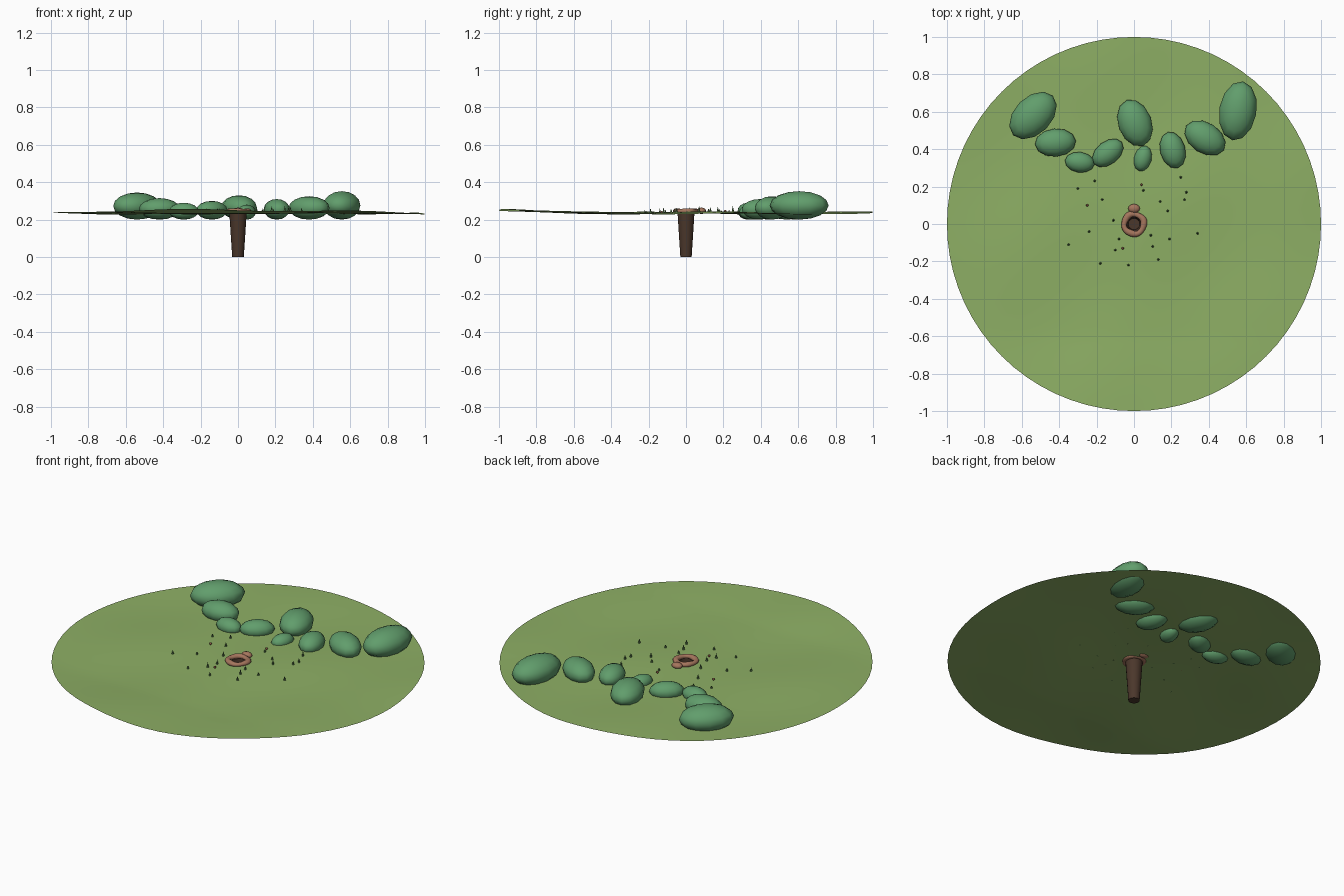
import bpy, bmesh, math
from math import sin, cos, pi, radians
from mathutils import Matrix, Vector

if "Cube" in bpy.data.objects:
    bpy.data.objects.remove(bpy.data.objects["Cube"])


def material(name, colour):
    mat = bpy.data.materials.new(name)
    mat.use_nodes = True
    mat.diffuse_color = (*colour, 1)
    mat.node_tree.nodes["Principled BSDF"].inputs["Base Color"].default_value = (*colour, 1)
    return mat


grass = material("grass green", (.27, .43, .13))
leaf = material("bush green", (.12, .34, .15))
blade = material("dark blade green", (.08, .17, .06))
clay = material("clay brown", (.38, .18, .11))
earth = material("dark earth", (.07, .038, .024))
pebble = material("pebble red", (.28, .10, .06))


def finish(name, bm, mat, smooth=True):
    mesh = bpy.data.meshes.new(name)
    bm.to_mesh(mesh)
    bm.free()
    mesh.materials.append(mat)
    for face in mesh.polygons:
        face.use_smooth = smooth
    obj = bpy.data.objects.new(name, mesh)
    bpy.context.collection.objects.link(obj)
    return obj


def add_rings(bm, rings, count, flip=False):
    """Bridge circular loops; each ring is a function from angle to a point."""
    loops = [[bm.verts.new(ring(2 * pi * i / count)) for i in range(count)] for ring in rings]
    for low, high in zip(loops, loops[1:]):
        for i in range(count):
            j = (i + 1) % count
            quad = (low[i], low[j], high[j], high[i])
            bm.faces.new(quad[::-1] if flip else quad)
    return loops


def ground_height(x, y):
    slope = .016 * max(0, -y - .6) / .4
    wave = .004 * sin(5 * x + 3 * y) + .003 * sin(7 * y - 2 * x + 1) + .002 * sin(9 * x - 4 * y)
    return .235 + slope + wave


# Rolling meadow disc with an opening for the burrow
def ground_ring(radius):
    def point(angle):
        x, y = radius * cos(angle), radius * sin(angle)
        return x, y, ground_height(x, y)
    return point


bm = bmesh.new()
add_rings(bm, [ground_ring(.045 + .955 * k / 24) for k in range(25)], 72, flip=True)
finish("meadow", bm, grass)


# Tapered burrow shaft, open at the top
def shaft_ring(radius, z):
    return lambda a: (radius * cos(a), radius * sin(a), z)


bm = bmesh.new()
loops = add_rings(bm, [shaft_ring(.031 + .016 * k / 5, .245 * k / 5) for k in range(6)], 14)
bm.faces.new(loops[0][::-1])
shaft = finish("burrow_shaft", bm, earth)
bpy.context.view_layer.objects.active = shaft
shaft.select_set(True)
bpy.ops.object.shade_smooth_by_angle()


# Uneven rim of dug-out soil
def rim_ring(tube_angle):
    def point(a):
        tube = .016 + .002 * sin(3 * a + 1)
        radius = .053 + .002 * sin(4 * a) + tube * cos(tube_angle)
        return radius * cos(a), radius * sin(a), .246 + .8 * tube * sin(tube_angle)
    return point


bm = bmesh.new()
add_rings(bm, [rim_ring(2 * pi * k / 10) for k in range(11)], 28, flip=True)
bmesh.ops.remove_doubles(bm, verts=bm.verts, dist=.0001)
bmesh.ops.recalc_face_normals(bm, faces=bm.faces)
finish("burrow_rim", bm, clay)


def ellipsoid(name, centre, size, turn, mat, u=12, v=8):
    bm = bmesh.new()
    place = (Matrix.Translation(centre) @ Matrix.Rotation(radians(turn), 4, "Z")
             @ Matrix.Diagonal((*size, 1)))
    bmesh.ops.create_uvsphere(bm, u_segments=u, v_segments=v, radius=1, matrix=place)
    return finish(name, bm, mat)


ellipsoid("soil_mound", (0, .083, .247), (.032, .024, .017), 0, clay)

# Bushes: x, y, half length, half width, turn, top height
bushes = [(-.54, .58, .15, .10, 45, .345), (-.42, .435, .11, .075, 5, .315),
          (-.29, .33, .08, .055, -8, .29), (-.14, .38, .095, .062, 38, .30),
          (.005, .54, .13, .09, 110, .33), (.047, .35, .07, .047, 75, .28),
          (.207, .395, .10, .068, 105, .31), (.38, .46, .12, .082, -33, .325),
          (.555, .605, .16, .10, 80, .352)]
for i, (x, y, length, width, turn, top) in enumerate(bushes):
    half = .03 + .5 * (top - .26)
    half = max(half, .033)
    ellipsoid(f"bush_{i + 1}", (x, y, top - half), (length, width, half), turn, leaf)

# Scattered grass tufts
tufts = [(-.30, .19), (-.21, .23), (-.17, .13), (-.11, .02), (-.24, -.04), (-.35, -.11),
         (-.08, -.08), (-.10, -.14), (-.18, -.21), (-.03, -.22), (.13, -.19), (.10, -.12),
         (.19, -.08), (.09, -.06), (.34, -.05), (.18, .07), (.14, .12), (.27, .13),
         (.28, .17), (.25, .25), (.05, .18)]
bm = bmesh.new()
for i, (x, y) in enumerate(tufts):
    height = .018 + .004 * (i % 4)
    bmesh.ops.create_cone(bm, cap_ends=True, segments=5, radius1=.007, radius2=0, depth=height,
                          matrix=Matrix.Translation((x, y, ground_height(x, y) + height / 2)))
finish("grass_tufts", bm, blade, smooth=False)

# Small reddish pebbles
for i, (x, y) in enumerate([(-.25, .10), (-.06, -.13), (.04, .21)]):
    ellipsoid(f"pebble_{i + 1}", (x, y, ground_height(x, y) + .006), (.007, .007, .007), 0, pebble, 6, 4)
